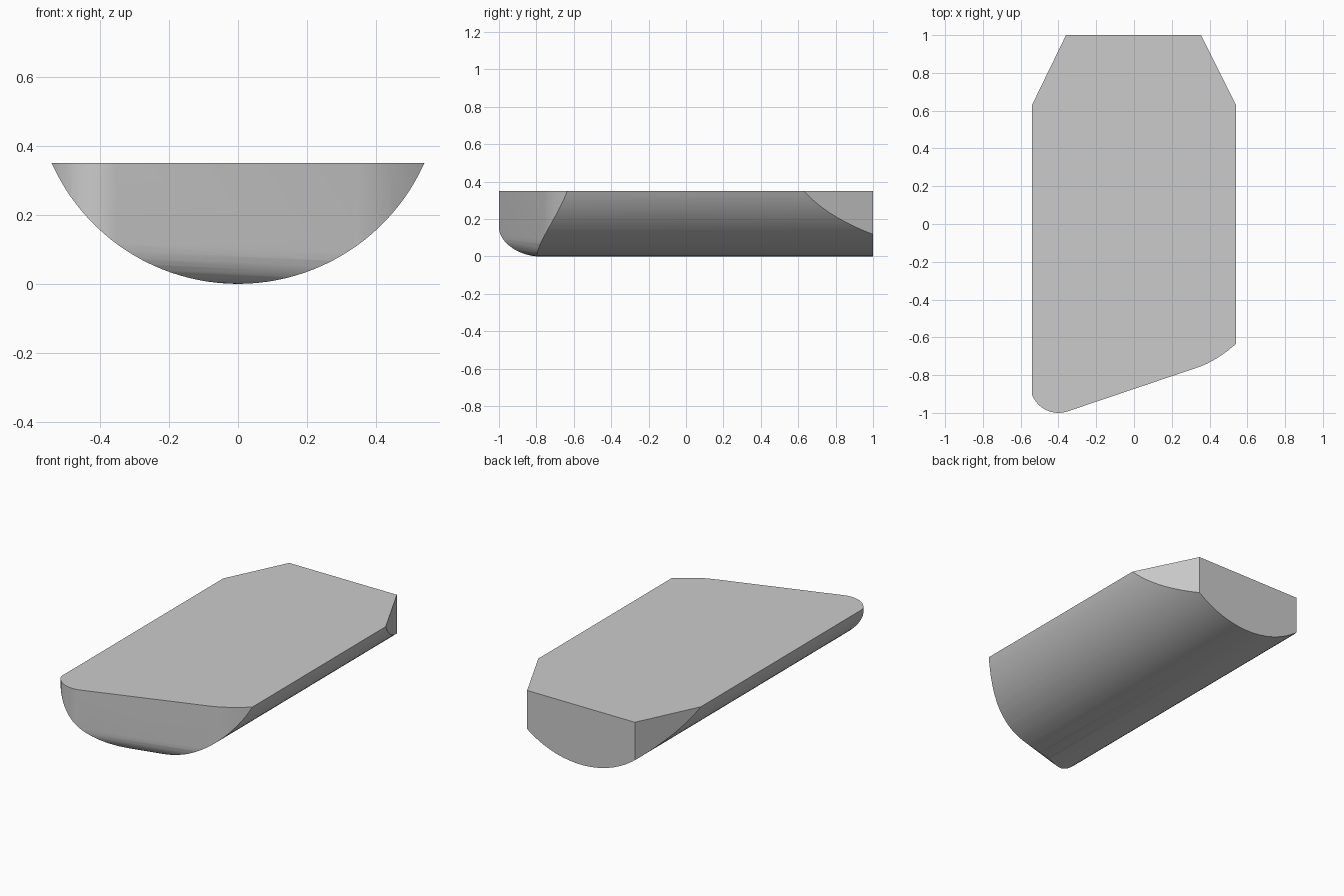
import bpy, bmesh, math
from mathutils import Vector

if "Cube" in bpy.data.objects:
    bpy.data.objects.remove(bpy.data.objects["Cube"])

HALF_W, HEIGHT = 0.54, 0.35
R = (HALF_W ** 2 + HEIGHT ** 2) / (2 * HEIGHT)


def trim(bm, point, normal):
    """Slice off everything beyond a plane and cap the opening."""
    geom = bm.verts[:] + bm.edges[:] + bm.faces[:]
    cut = bmesh.ops.bisect_plane(bm, geom=geom, dist=1e-6, plane_co=point,
                                 plane_no=normal, clear_outer=True)
    edges = [e for e in bm.edges if e.is_boundary]
    if edges:
        bmesh.ops.holes_fill(bm, edges=edges, sides=0)


# Round-bottomed cross-section extruded along y
bm = bmesh.new()
a_max = math.asin(HALF_W / R)
N = 48
section = []
for i in range(N + 1):
    a = a_max * (2 * i / N - 1)
    section.append(bm.verts.new((R * math.sin(a), -1.1, R - R * math.cos(a))))
face = bm.faces.new(section)
ext = bmesh.ops.extrude_face_region(bm, geom=[face])
bmesh.ops.translate(bm, vec=(0, 2.1, 0),
                    verts=[v for v in ext["geom"] if isinstance(v, bmesh.types.BMVert)])
bmesh.ops.recalc_face_normals(bm, faces=bm.faces[:])

# Plan outline of the front end: rounded left corner, slanted front, eased right corner
slant = math.atan(0.338)
start, end = math.radians(201), math.radians(270) + slant
front = []
for i in range(11):
    a = start + (end - start) * i / 10
    front.append((-0.4 + 0.15 * math.cos(a), -0.85 + 0.15 * math.sin(a)))
front += [(0.35, -0.755), (0.39, -0.738), (0.44, -0.710), (0.49, -0.676), (0.54, -0.635)]

# Clipped back corners
chains = [front, [(0.54, 0.63), (0.355, 1.0)], [(-0.36, 1.0), (-0.54, 0.63)]]
for chain in chains:
    for (x0, y0), (x1, y1) in zip(chain, chain[1:]):
        trim(bm, (x0, y0, 0), Vector((y1 - y0, x0 - x1, 0)).normalized())

# Rounded lower front edge, following the slanted front
along = Vector((math.cos(slant), math.sin(slant), -0.045))
inward = Vector((-math.sin(slant), math.cos(slant), 0))
base = Vector((0, -0.873, 0))
curve = []
for k in range(9):
    a = math.pi / 2 * k / 8
    curve.append(base + inward * 0.08 * (1 - math.cos(a))
                 + Vector((0, 0, 0.1 * (1 - math.sin(a)))))
for p, q in zip(curve, curve[1:]):
    n = along.cross(q - p).normalized()
    if n.z > 0:
        n = -n
    trim(bm, p, n)

bmesh.ops.remove_doubles(bm, verts=bm.verts[:], dist=1e-5)
bmesh.ops.recalc_face_normals(bm, faces=bm.faces[:])
mesh = bpy.data.meshes.new("rounded_block")
bm.to_mesh(mesh)
bm.free()
block = bpy.data.objects.new("rounded_block", mesh)
bpy.context.collection.objects.link(block)
bpy.context.view_layer.objects.active = block
block.select_set(True)
bpy.ops.object.shade_smooth_by_angle(angle=math.radians(15))
